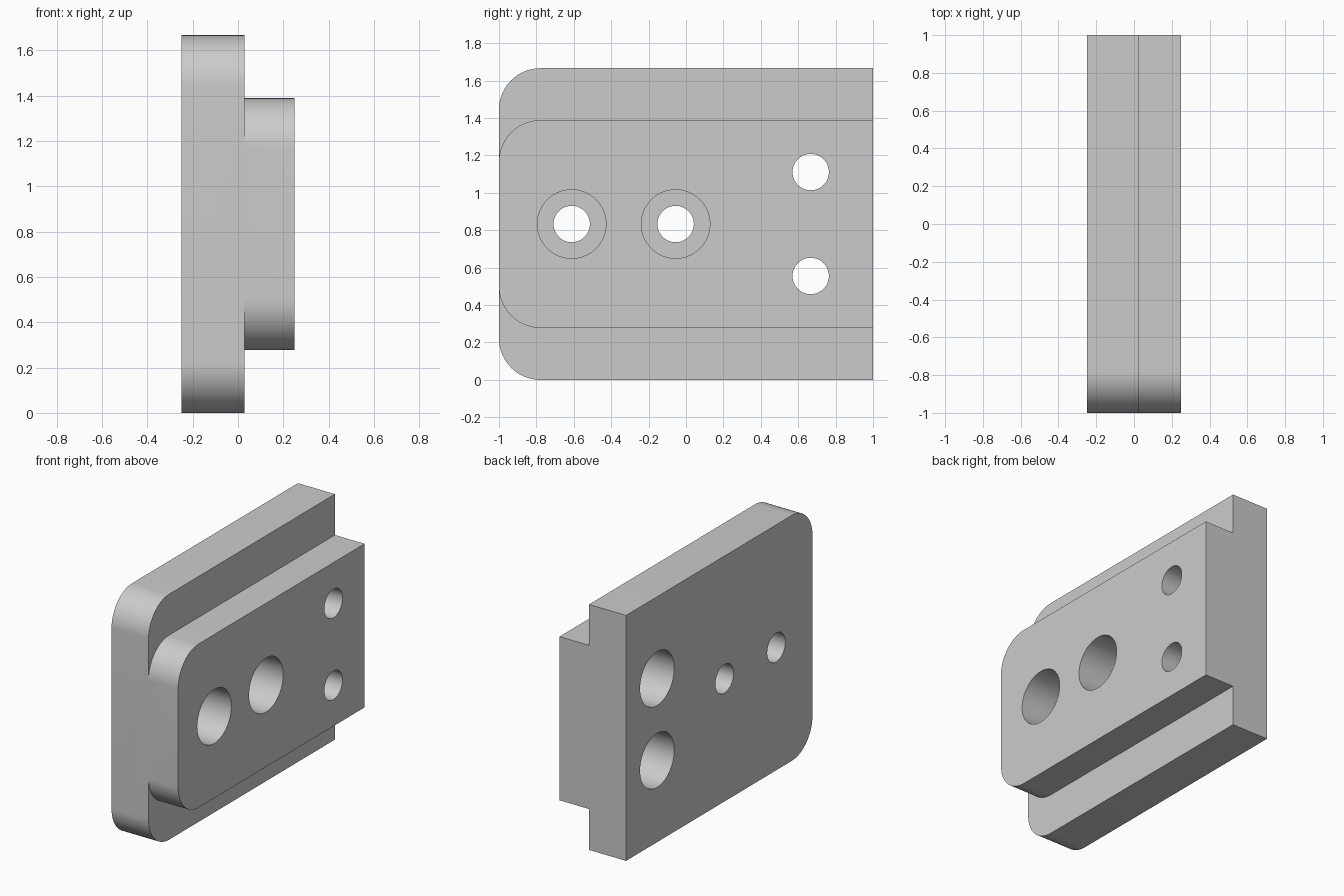
import bpy, bmesh, math
from mathutils import Matrix

cube = bpy.data.objects.get("Cube")
if cube:
    bpy.data.objects.remove(cube, do_unlink=True)

MM = 2 / 36                      # the part is 36 units long
LENGTH, HEIGHT, THICK = 36 * MM, 30 * MM, 9 * MM
X_BACK, X_STEP, X_FACE = -THICK / 2, THICK / 2 - 4 * MM, THICK / 2
CORNER, BORE, HEAD, HEAD_DEPTH = 4 * MM, 1.75 * MM, 3.3 * MM, 5 * MM

grey = bpy.data.materials.new("light grey")
grey.use_nodes = True
grey.diffuse_color = (0.6, 0.6, 0.6, 1)
grey.node_tree.nodes["Principled BSDF"].inputs["Base Color"].default_value = (0.6, 0.6, 0.6, 1)


def make_object(name, bm):
    bmesh.ops.recalc_face_normals(bm, faces=bm.faces)
    mesh = bpy.data.meshes.new(name)
    bm.to_mesh(mesh)
    bm.free()
    mesh.materials.append(grey)
    obj = bpy.data.objects.new(name, mesh)
    bpy.context.collection.objects.link(obj)
    return obj


def rounded_slab(name, x0, x1, z0, z1, steps=16):
    """Slab extruded along x, with its two front corners rounded."""
    y0, y1 = -LENGTH / 2, LENGTH / 2
    profile = [(y1, z0), (y1, z1)]
    for start, zc in ((90, z1 - CORNER), (180, z0 + CORNER)):
        for i in range(steps + 1):
            a = math.radians(start + 90 * i / steps)
            profile.append((y0 + CORNER + CORNER * math.cos(a), zc + CORNER * math.sin(a)))
    bm = bmesh.new()
    face = bm.faces.new([bm.verts.new((x0, y, z)) for y, z in profile])
    side = bmesh.ops.extrude_face_region(bm, geom=[face])["geom"]
    bmesh.ops.translate(bm, vec=(x1 - x0, 0, 0),
                        verts=[v for v in side if isinstance(v, bmesh.types.BMVert)])
    return make_object(name, bm)


def cylinder(name, radius, x0, x1, y, z):
    bm = bmesh.new()
    place = Matrix.Translation(((x0 + x1) / 2, y, z)) @ Matrix.Rotation(math.pi / 2, 4, "Y")
    bmesh.ops.create_cone(bm, cap_ends=True, segments=64, radius1=radius,
                          radius2=radius, depth=x1 - x0, matrix=place)
    return make_object(name, bm)


def combine(target, other, operation):
    """Apply a boolean and discard the helper."""
    mod = target.modifiers.new(other.name, "BOOLEAN")
    mod.operation, mod.solver, mod.object = operation, "EXACT", other
    other.hide_render = True
    bpy.context.view_layer.objects.active = target
    bpy.ops.object.modifier_apply(modifier=mod.name)
    bpy.data.objects.remove(other, do_unlink=True)


# Wide plate with the narrower raised rail
body = rounded_slab("stepped_plate", X_BACK, X_STEP, 0, HEIGHT)
rail = rounded_slab("rail", X_STEP, X_FACE, 5 * MM, 25 * MM)
combine(body, rail, "UNION")

# Counterbored screw holes: y, z and whether the wide end opens on the rail
HOLES = [(-11, 15, True), (-1, 15, True), (12, 10, False), (12, 20, False)]
for y, z, on_rail in HOLES:
    y, z = y * MM, z * MM
    combine(body, cylinder("bore", BORE, -1, 1, y, z), "DIFFERENCE")
    if on_rail:
        head = cylinder("counterbore", HEAD, X_FACE - HEAD_DEPTH, 1, y, z)
    else:
        head = cylinder("counterbore", HEAD, -1, X_BACK + HEAD_DEPTH, y, z)
    combine(body, head, "DIFFERENCE")

# Smooth arcs and bores, keeping the edges crisp
bpy.ops.object.select_all(action="DESELECT")
body.select_set(True)
bpy.context.view_layer.objects.active = body
bpy.ops.object.shade_smooth_by_angle(angle=math.radians(30))
